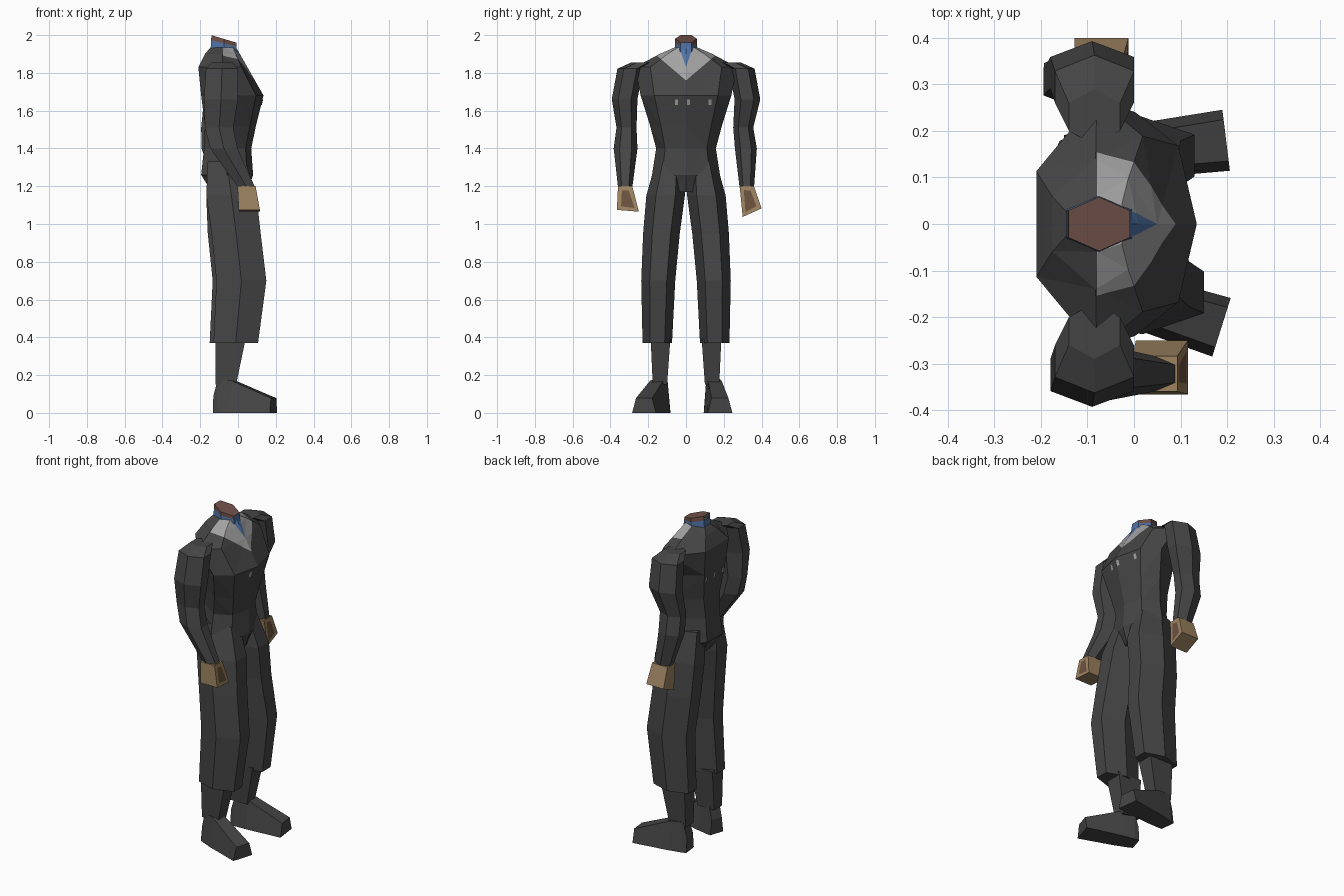
import bpy, bmesh, math
from mathutils import Vector
from mathutils.bvhtree import BVHTree

if "Cube" in bpy.data.objects:
    bpy.data.objects.remove(bpy.data.objects["Cube"])


def material(name, rgb):
    m = bpy.data.materials.new(name)
    m.diffuse_color = (*rgb, 1)
    m.use_nodes = True
    m.node_tree.nodes["Principled BSDF"].inputs["Base Color"].default_value = m.diffuse_color
    return m


DARK, LIGHT, BLUE, BROWN, TAN, SPOT = range(6)
MATS = [material("charcoal cloth", (.06, .06, .06)),
        material("light grey", (.36, .36, .36)),
        material("collar blue", (.08, .17, .38)),
        material("neck brown", (.17, .085, .07)),
        material("hand tan", (.34, .23, .12)),
        material("palm brown", (.15, .085, .05))]


def ring(cx, cy, z, rx, ry, n=6, tilt_x=0, tilt_y=0):
    """Polygon ring whose extents match rx and ry; tilts slope its height."""
    pts = [(math.cos(a), math.sin(a)) for a in
           (2 * math.pi * (i + .5) / n for i in range(n))]
    mx, my = max(p[0] for p in pts), max(p[1] for p in pts)
    pts = [(p[0] / mx * rx, p[1] / my * ry) for p in pts]
    return [(cx + x, cy + y, z + tilt_x * x + tilt_y * y) for x, y in pts]


def loft(rings, mat=DARK):
    bm = bmesh.new()
    loops = [[bm.verts.new(p) for p in r] for r in rings]
    n = len(loops[0])
    for a, b in zip(loops, loops[1:]):
        for i in range(n):
            j = (i + 1) % n
            bm.faces.new((a[i], a[j], b[j], b[i]))
    bm.faces.new(loops[0])
    bm.faces.new(loops[-1])
    for f in bm.faces:
        f.material_index = mat
    bmesh.ops.recalc_face_normals(bm, faces=bm.faces)
    return bm


def finish(name, bm):
    bmesh.ops.recalc_face_normals(bm, faces=bm.faces)
    me = bpy.data.meshes.new(name)
    bm.to_mesh(me)
    bm.free()
    for m in MATS:
        me.materials.append(m)
    bpy.context.collection.objects.link(bpy.data.objects.new(name, me))


# Torso: seven-sided sections given as height, back, front, half width, side position
def torso_ring(z, xb, xf, w, side):
    def x(t):
        return xb + (xf - xb) * t
    return [(xf, 0, z), (x(.88), .7 * w, z), (x(side), w, z), (xb, .42 * w, z),
            (xb, -.42 * w, z), (x(side), -w, z), (x(.88), -.7 * w, z)]


torso = loft([torso_ring(*r) for r in (
    (1.17, -.14, .05, .08, .5), (1.26, -.195, .08, .18, .5),
    (1.40, -.18, .07, .158, .5), (1.52, -.175, .095, .19, .55),
    (1.68, -.195, .135, .24, .6), (1.83, -.21, .05, .27, .5),
    (1.90, -.175, .01, .14, .5), (1.935, -.145, -.01, .06, .5))])
bmesh.ops.triangulate(torso, faces=torso.faces)
tree = BVHTree.FromBMesh(torso)


def cut(co, no):
    faces = [f for f in torso.faces if f.calc_center_median().z > 1.68]
    geom = faces + list({e for f in faces for e in f.edges}) + \
        list({v for f in faces for v in f.verts})
    bmesh.ops.bisect_plane(torso, geom=geom, dist=1e-5, plane_co=co, plane_no=no)


# Shirt opening: pale V with a narrow blue V in it
V = ((1.76, .85, LIGHT), (1.83, 3, BLUE))
cut((-.08, 0, 0), (1, 0, 0))
cut((0, 0, 0), (0, 1, 0))
for z0, slope, _ in V:
    for s in (1, -1):
        cut((0, 0, z0), (0, -s * slope, 1))
for f in torso.faces:
    c = f.calc_center_median()
    for z0, slope, m in V:
        if c.x > -.08 and c.z > z0 + slope * abs(c.y):
            f.material_index = m
finish("torso", torso)

# Small pale marks laid on the chest and back
marks = bmesh.new()
for side, ys in ((1, (-.05, .012, .128)), (-1, (-.08, .0, .08))):
    for y in ys:
        quad = []
        for dy, dz in ((-.008, -.015), (.008, -.015), (.008, .015), (-.008, .015)):
            hit = tree.ray_cast(Vector((side, y + dy, 1.645 + dz)), Vector((-side, 0, 0)))[0]
            quad.append(marks.verts.new(hit + Vector((side * .004, 0, 0))))
        marks.faces.new(quad).material_index = LIGHT
finish("chest_marks", marks)

# Neck with blue collar, brown rim and hollow top
neck = loft([ring(-.075, 0, 1.90, .072, .062),
             ring(-.075, 0, 1.957, .067, .058, tilt_x=-.25),
             ring(-.075, 0, 1.98, .066, .058, tilt_x=-.3)], BLUE)
for f in neck.faces:
    if f.calc_center_median().z > 1.955:
        f.material_index = BROWN
neck.faces.ensure_lookup_table()
top = max(neck.faces, key=lambda f: f.calc_center_median().z)
res = bmesh.ops.poke(neck, faces=[top])
for v in res["verts"]:
    v.co = (-.015, 0, 1.94)
for f in res["faces"]:
    f.material_index = DARK
finish("neck", neck)

for s, side in ((-1, "right"), (1, "left")):
    near = s < 0
    # Arm: x centre, y centre, height, half depth, half width
    lower = ((-.10, .315, 1.51, .075, .053), (-.075, .32, 1.40, .072, .063),
             (.045, .322, 1.195, .045, .038)) if near else \
            ((-.125, .303, 1.51, .07, .053), (-.125, .317, 1.40, .068, .058),
             (-.075, .322, 1.19, .05, .038))
    upper = ((-.085, .23, 1.855, .055, .06), (-.085, .295, 1.822, .085, .068),
             (-.09, .325, 1.66, .09, .068))
    finish(side + "_arm", loft([ring(x, s * y, z, rx, ry)
                                for x, y, z, rx, ry in upper + lower]))

    # Hand with a dark spot on its front face
    if near:
        hand = loft([ring(.045, -.322, 1.2, .048, .038, 4),
                     ring(.06, -.308, 1.07, .056, .058, 4, tilt_y=-.08)], TAN)
    else:
        hand = loft([ring(-.075, .322, 1.2, .052, .038, 4),
                     ring(-.07, .35, 1.06, .058, .05, 4, tilt_y=.45)], TAN)
    front = max(hand.faces, key=lambda f: f.normal.x)
    bmesh.ops.inset_region(hand, faces=[front], thickness=.03)
    front.material_index = SPOT
    finish(side + "_hand", hand)

    # Trouser leg
    k = .01 if near else -.01
    finish(side + "_trouser_leg", loft([
        ring(-.06, s * .085, 1.33, .10, .075), ring(-.035, s * .108, 1.15, .133, .102),
        ring(-.02 + k, s * .13, .95, .13, .097),
        ring(.008 + k, s * .147, .70, .132, .09),
        ring(-.022 + k, s * .152, .37, .118, .078)]))

    # Ankle
    finish(side + "_ankle", loft([ring(-.04, s * .135, .39, .08, .052, 4),
                                  ring(-.065, s * .138, .15, .055, .038, 4)]))

    # Shoe: sections from heel to toe along a turned-out direction
    heel, toe = (Vector((-.12, -.125)), Vector((.188, -.222))) if near else \
                (Vector((-.125, .14)), Vector((.198, .18)))
    across = Vector((-(toe - heel).y, (toe - heel).x)).normalized()
    sections = []
    for t, w, wt, h in ((0, .045, .035, .09), (.08, .05, .036, .18),
                        (.32, .058, .036, .17), (1, .066, .045, .078)):
        p = heel.lerp(toe, t)
        sections.append([(*(p + across * o), z) for o, z in
                         ((-w, 0), (w, 0), (wt, h), (-wt, h))])
    finish(side + "_shoe", loft(sections))
